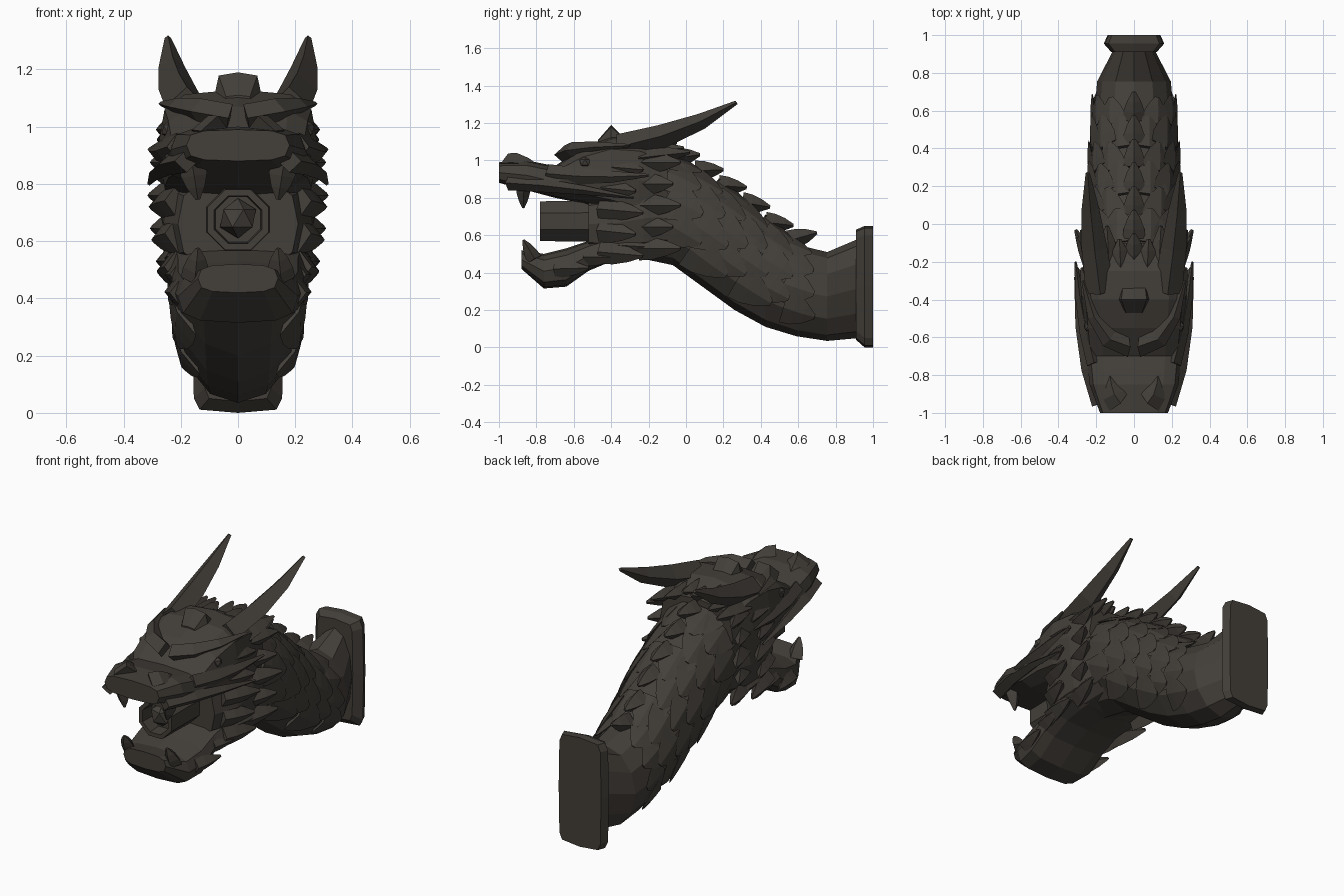
import bpy, bmesh, math, random
from mathutils import Vector

random.seed(4)
cube = bpy.data.objects.get("Cube")
if cube:
    bpy.data.objects.remove(cube)

color = (.056, .049, .041, 1)
bronze = bpy.data.materials.new("dark_bronze")
bronze.use_nodes = True
bronze.diffuse_color = color
bronze.node_tree.nodes["Principled BSDF"].inputs["Base Color"].default_value = color


def finish(name, bm):
    """Turn a bmesh into a named, flat-shaded part."""
    bmesh.ops.recalc_face_normals(bm, faces=bm.faces)
    mesh = bpy.data.meshes.new(name)
    bm.to_mesh(mesh)
    bm.free()
    mesh.materials.append(bronze)
    part = bpy.data.objects.new(name, mesh)
    bpy.context.collection.objects.link(part)


def skin(bm, rings):
    """Join rings of points into a closed, capped skin."""
    rings = [[bm.verts.new(point) for point in ring] for ring in rings]
    for ring, following in zip(rings, rings[1:]):
        for i in range(len(ring)):
            bm.faces.new((ring[i - 1], ring[i], following[i], following[i - 1]))
    bm.faces.new(rings[0])
    bm.faces.new(rings[-1])


def rounded(value, power):
    return math.copysign(abs(value) ** power, value)


def loft(name, front, back, lows, highs, widths, power, sides=12):
    """Evenly spaced oval sections; a smaller power makes them boxier."""
    rings = []
    for i, (low, high, width) in enumerate(zip(lows, highs, widths)):
        y = front + (back - front) * i / (len(lows) - 1)
        middle, half = (high + low) / 2, (high - low) / 2
        angles = [math.tau * k / sides for k in range(sides)]
        rings.append([(width * rounded(math.sin(a), power), y,
                       middle + half * rounded(math.cos(a), power)) for a in angles])
    bm = bmesh.new()
    skin(bm, rings)
    finish(name, bm)


def spike(bm, start, bend, end, width, height, up):
    """Tapered diamond-section spike along a quadratic curve."""
    start, bend, end, up = map(Vector, (start, bend, end, up))
    rings = []
    for i in range(4):
        t = i / 3
        point = start.lerp(bend, t).lerp(bend.lerp(end, t), t)
        along = start.lerp(bend, t) - bend.lerp(end, t)
        side = along.cross(up).normalized()
        thick = side.cross(along).normalized() * height
        side *= width
        size = 1 - .85 * t * t
        rings.append([point + offset * size for offset in (side, thick, -side, -thick)])
    skin(bm, rings)


def straight(bm, start, end, width, height, up):
    middle = (Vector(start) + Vector(end)) / 2
    spike(bm, start, middle, end, width, height, up)


def paired(name, specs, width, height, up):
    """Left and right copies of spikes given as start, bend, end."""
    bm = bmesh.new()
    for side in (1, -1):
        for spec in specs:
            path = [(x * side, y, z) for x, y, z in spec]
            if len(path) == 2:
                straight(bm, *path, width, height, (up[0] * side, up[1], up[2]))
            else:
                spike(bm, *path, width, height, up)
    finish(name, bm)


UP, FORWARD, OUTWARD = (0, 0, 1), (0, 1, 0), (1, 0, 0)

# Mounting plate with chamfered corners
loft("mounting_plate", .91, 1, [.04, 0, 0], [.63, .65, .65], [.12, .16, .14], .25)

# Neck, sweeping down from the head to the plate
neck_front, neck_back = -.4, .92
neck_low = [.5, .475, .44, .32, .2, .11, .06, .035, .05]
neck_high = [1, 1.06, 1.02, .93, .82, .68, .55, .51, .58]
neck_width = [.2, .24, .24, .24, .23, .22, .21, .195, .11]
loft("neck", neck_front, neck_back, neck_low, neck_high, neck_width, 1)


def on_neck(y, angle, lift):
    """Point above the neck surface, with angle measured from the top."""
    place = (y - neck_front) / (neck_back - neck_front) * (len(neck_low) - 1)
    i = int(place)
    low, high, width = [line[i] + (line[i + 1] - line[i]) * (place - i)
                        for line in (neck_low, neck_high, neck_width)]
    normal = Vector((math.sin(angle), 0, math.cos(angle)))
    surface = Vector((width * normal.x, y, (low + high) / 2 + (high - low) / 2 * normal.z))
    return surface + normal * lift, normal


# Broad overlapping neck scales in staggered rows
bm = bmesh.new()
for row in range(6):
    for column in range(4):
        y = row * .125 - .1
        angle = math.radians(20 + 28 * column + 14 * (row % 2))
        size = 1 - .04 * row + random.uniform(-.08, .08)
        for side in (angle, -angle):
            base, normal = on_neck(y, side, -.01)
            tip, normal = on_neck(y + .19 * size, side, .024 * size)
            straight(bm, base, tip, .12 * size, .022, normal)
finish("neck_scales", bm)

# Dorsal spines along the centre line
bm = bmesh.new()
for i in range(7):
    y = i * .125 - .2
    base, normal = on_neck(y, 0, -.01)
    tip, normal = on_neck(y + .15, 0, .09)
    straight(bm, base, tip, .06, .055, normal)
finish("dorsal_spines", bm)

# Skull with upper jaw
loft("upper_head", -1, -.1, [.88, .84, .8, .77, .72, .66, .7],
     [.99, 1, .97, 1.07, 1.13, 1.13, 1.06], [.18, .235, .25, .265, .28, .27, .24], .6)

# Cheeks closing the back of the mouth
loft("cheeks", -.52, -.08, [.5, .48, .48, .5], [.82, .85, .9, .9], [.21, .26, .27, .24], .7)

# Lower jaw, dished towards the chin
loft("lower_jaw", -.88, -.16, [.42, .315, .325, .41, .46, .48, .5],
     [.52, .5, .53, .57, .6, .64, .7], [.14, .21, .23, .23, .24, .24, .22], .65)

# Hollow eight-sided barrel in the mouth, with a ball inside
bm = bmesh.new()
spokes = [math.tau * (k + .5) / 8 for k in range(8)]
skin(bm, [[(radius * math.cos(a), y, .675 + radius * math.sin(a)) for a in spokes]
          for y, radius in [(-.4, .12), (-.78, .115), (-.78, .09), (-.7, .085)]])
finish("mouth_barrel", bm)
bm = bmesh.new()
bmesh.ops.create_icosphere(bm, subdivisions=1, radius=.07)
bmesh.ops.translate(bm, verts=bm.verts, vec=(0, -.71, .68))
finish("barrel_ball", bm)

# Horns, brows and the long ridges of the face
paired("horns", [[(.18, -.36, 1.07), (.23, 0, 1.14), (.245, .27, 1.31)]], .075, .07, UP)
paired("brows", [[(.03, -.65, 1.03), (.2, -.64, 1.07), (.27, -.3, 1.08)]], .055, .05, UP)
paired("lip_ridges", [[(.18, -.95, .88), (.28, -.7, .87), (.31, -.28, .8)]], .045, .04, UP)
paired("cheek_ridges", [[(.21, -.74, .93), (.28, -.5, .9), (.31, -.2, .92)]], .04, .05, UP)
paired("nostrils", [[(.08, -.94, .985), (.12, -.9, 1), (.13, -.78, .96)]], .07, .055, UP)

# Forehead crest
loft("forehead_crest", -.47, -.33, [1.05, 1.05, 1.05], [1.11, 1.19, 1.12], [.05, .08, .07], .5, 8)

# Eyes
bm = bmesh.new()
for side in (1, -1):
    ball = bmesh.ops.create_icosphere(bm, subdivisions=1, radius=.035)
    bmesh.ops.translate(bm, verts=ball["verts"], vec=(side * .235, -.54, .99))
finish("eyes", bm)

# Fangs at the corners of both jaws
paired("fangs", [[(.16, -.87, .87), (.14, -.87, .745)],
                 [(.15, -.81, .47), (.14, -.87, .575)]], .05, .04, FORWARD)

# Swept-back frill behind the cheeks, in two arcs
frill = []
for i in range(5):
    z, bulge, shift = .53 + .115 * i, .03 * math.sin(math.pi * i / 4), .04 * (i % 2)
    frill.append([(.2, -.25, z), (.28 + bulge, -.03 - shift, z)])
    frill.append([(.21, -.46, z - .02), (.275 + bulge, -.23 - shift, z - .04)])
paired("cheek_frill", frill, .065, .05, OUTWARD)

# Crown spikes behind the horns, and spurs along the jaw
crown = [[(x, -.25, 1.08 - x / 3), (x * 1.1, .02 - shift, 1.11 - x / 3)]
         for x, shift in [(.07, .1), (.13, .03), (.2, 0)]]
paired("crown_spikes", crown, .06, .055, UP)
spurs = [[(.2, y, .7 + y * .4), (.25, y + .18, .67 + y * .35)] for y in (-.7, -.54, -.38)]
paired("jaw_spurs", spurs, .05, .04, OUTWARD)
